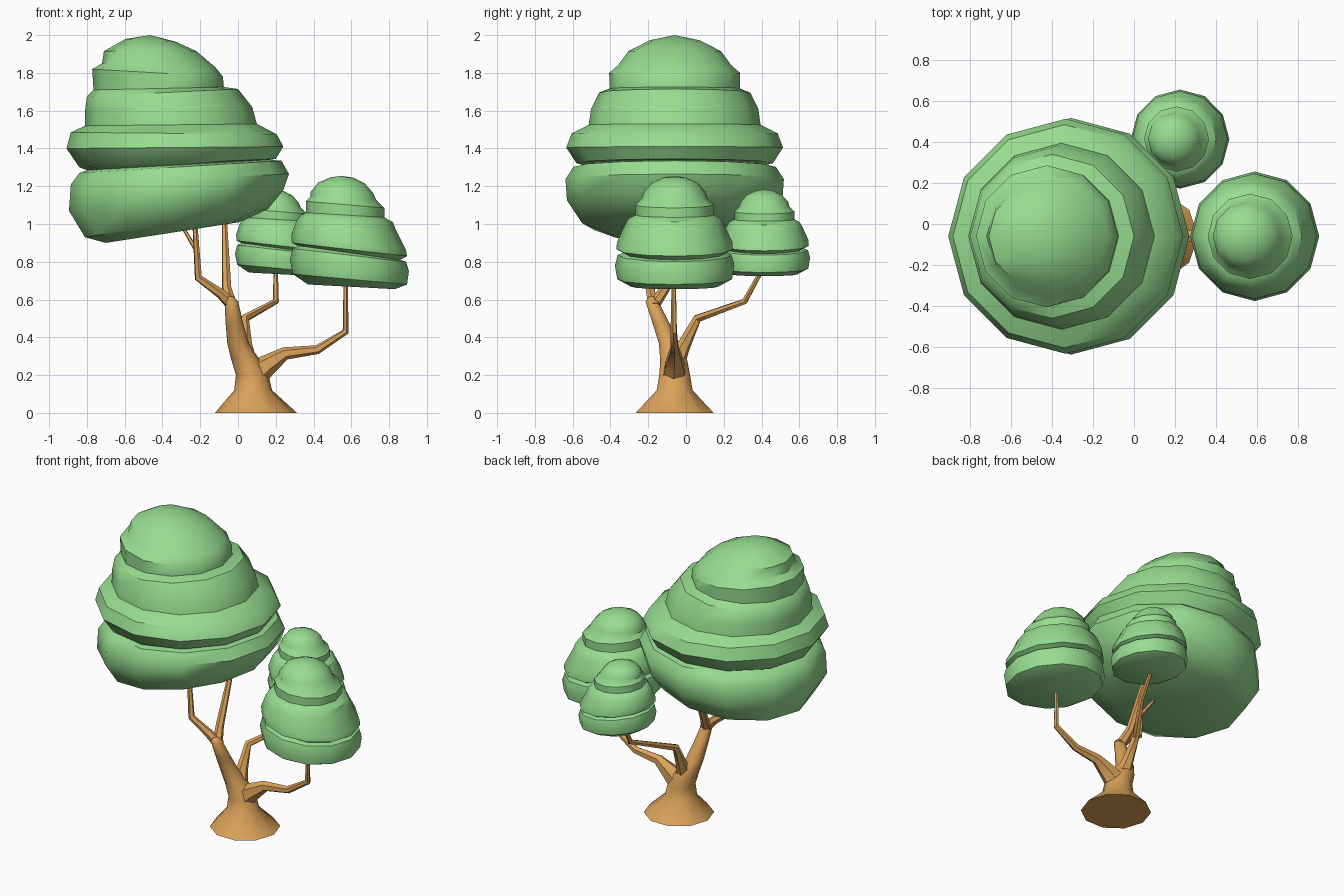
import bpy, bmesh, math
from mathutils import Vector


def material(name, color):
    m = bpy.data.materials.new(name)
    m.diffuse_color = color
    return m


LEAF = material("leaf_green", (0.31, 0.72, 0.28, 1))
WOOD = material("warm_wood", (0.70, 0.36, 0.10, 1))


def loft(name, rings, sides, mat, angle=40):
    """Skin a closed surface over rings of (centre, half axis u, half axis v)."""
    bm = bmesh.new()
    loops = []
    for c, u, v in rings:
        loops.append([bm.verts.new(c + u * math.cos(2 * math.pi * i / sides)
                                   + v * math.sin(2 * math.pi * i / sides))
                      for i in range(sides)])
    for a, b in zip(loops, loops[1:]):
        for i in range(sides):
            j = (i + 1) % sides
            bm.faces.new((a[i], a[j], b[j], b[i]))
    bm.faces.new(loops[0][::-1])
    bm.faces.new(loops[-1])
    bmesh.ops.remove_doubles(bm, verts=bm.verts, dist=0.0005)
    bmesh.ops.recalc_face_normals(bm, faces=bm.faces)
    me = bpy.data.meshes.new(name)
    bm.to_mesh(me)
    bm.free()
    for p in me.polygons:
        p.use_smooth = True
    me.set_sharp_from_angle(angle=math.radians(angle))
    me.materials.append(mat)
    ob = bpy.data.objects.new(name, me)
    bpy.context.collection.objects.link(ob)
    return ob


def crown(name, pairs, y, pivot=(0, 0, 0), scale=1, target=(0, 0, 0)):
    """Tilted round layers from left and right silhouette points (xl, zl, xr, zr)."""
    rings = []
    p, t = Vector(pivot), Vector(target)
    for xl, zl, xr, zr in pairs:
        a, b = Vector((xl, y, zl)), Vector((xr, y, zr))
        u = (b - a) / 2 * scale
        rings.append((((a + b) / 2 - p) * scale + t, u, Vector((0, u.length, 0))))
    return loft(name, rings, 12, LEAF)


def branch(name, pts, sides=6):
    """Tapered tube through points (x, y, z, radius)."""
    ps = [Vector(p[:3]) for p in pts]
    rings = []
    for i, p in enumerate(ps):
        d = Vector()
        if i > 0:
            d += (p - ps[i - 1]).normalized()
        if i < len(ps) - 1:
            d += (ps[i + 1] - p).normalized()
        d.normalize()
        u = d.cross(Vector((0.25, 1, 0.1))).normalized()
        r = pts[i][3]
        rings.append((p, u * r, d.cross(u) * r))
    return loft(name, rings, sides, WOOD, 50)


# Large crown: four stacked layers
crown("large_crown", [
    (-0.70, 0.90, 0.01, 1.01), (-0.81, 0.93, 0.16, 1.08), (-0.895, 1.07, 0.24, 1.18),
    (-0.885, 1.21, 0.27, 1.265), (-0.84, 1.27, 0.23, 1.335), (-0.80, 1.285, 0.17, 1.34),
    (-0.84, 1.30, 0.20, 1.345), (-0.908, 1.40, 0.24, 1.41), (-0.885, 1.485, 0.205, 1.475),
    (-0.81, 1.52, 0.10, 1.53), (-0.81, 1.60, 0.075, 1.62), (-0.80, 1.675, 0.0, 1.715),
    (-0.765, 1.71, -0.075, 1.725), (-0.772, 1.82, -0.08, 1.78), (-0.72, 1.85, -0.12, 1.83),
    (-0.71, 1.915, -0.22, 1.915), (-0.595, 1.98, -0.33, 1.965), (-0.465, 2.0, -0.465, 2.0),
], -0.06)

# Small crown shape, used at the right and again, reduced, at the back
small = [
    (0.37, 0.68, 0.83, 0.655), (0.29, 0.735, 0.895, 0.68), (0.275, 0.81, 0.905, 0.75),
    (0.29, 0.87, 0.89, 0.80), (0.32, 0.885, 0.86, 0.81), (0.285, 0.90, 0.895, 0.83),
    (0.283, 0.945, 0.89, 0.86), (0.31, 1.02, 0.835, 0.97), (0.335, 1.05, 0.82, 1.01),
    (0.36, 1.06, 0.775, 1.035), (0.36, 1.12, 0.775, 1.085), (0.385, 1.145, 0.73, 1.13),
    (0.385, 1.17, 0.715, 1.165), (0.425, 1.22, 0.67, 1.215), (0.49, 1.247, 0.61, 1.245),
    (0.55, 1.255, 0.55, 1.255),
]
crown("right_crown", small, -0.06)
crown("back_crown", small, -0.06, (0.59, -0.06, 0.655), 0.765, (0.225, 0.415, 0.724))

# Trunk with flared foot, bending up and left
trunk = [(0.095, -0.06, 0, 0.217), (0.08, -0.06, 0.12, 0.10), (0.075, -0.06, 0.20, 0.086),
         (0.04, -0.065, 0.28, 0.075), (0.0, -0.09, 0.37, 0.057), (-0.02, -0.135, 0.48, 0.046),
         (-0.035, -0.18, 0.59, 0.036), (-0.045, -0.18, 0.615, 0.02)]
loft("trunk", [(Vector(t[:3]), Vector((t[3], 0, 0)), Vector((0, t[3], 0))) for t in trunk],
     10, WOOD, 50)

# Branches
branch("right_branch", [(0.07, -0.06, 0.18, 0.075), (0.15, -0.06, 0.25, 0.058),
                        (0.25, -0.06, 0.315, 0.034), (0.42, -0.06, 0.335, 0.024),
                        (0.57, -0.065, 0.43, 0.018), (0.57, -0.065, 0.72, 0.011)])
branch("back_branch", [(0.05, -0.06, 0.26, 0.055), (0.04, -0.01, 0.36, 0.036),
                       (0.035, 0.06, 0.50, 0.024), (0.20, 0.31, 0.59, 0.017),
                       (0.20, 0.41, 0.77, 0.011)])
branch("upper_left_branch", [(-0.02, -0.165, 0.56, 0.035), (-0.09, -0.185, 0.63, 0.027),
                             (-0.21, -0.20, 0.715, 0.021), (-0.23, -0.20, 1.03, 0.013)])
branch("upper_right_branch", [(-0.035, -0.17, 0.57, 0.032), (-0.06, -0.11, 0.66, 0.026),
                              (-0.075, 0.08, 1.10, 0.012)])
branch("twig", [(-0.22, -0.20, 0.86, 0.012), (-0.32, -0.12, 1.03, 0.008)], 5)
